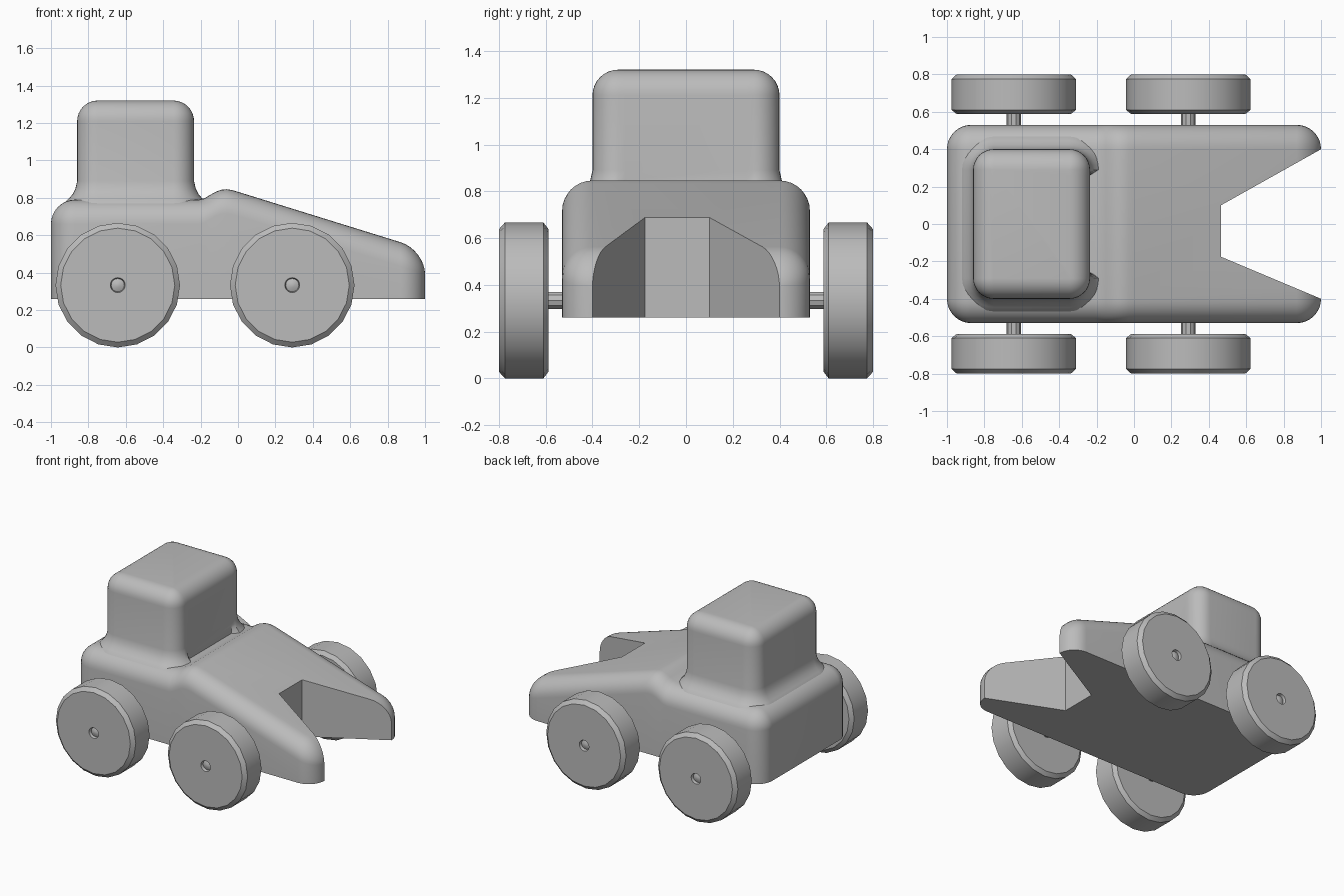
import bpy, bmesh
from math import sin, cos, pi, sqrt, radians

cube = bpy.data.objects.get("Cube")
if cube:
    bpy.data.objects.remove(cube, do_unlink=True)

grey = bpy.data.materials.new("plain_grey")
grey.use_nodes = True
grey.diffuse_color = (0.5, 0.5, 0.5, 1)
grey.node_tree.nodes["Principled BSDF"].inputs["Base Color"].default_value = (0.5, 0.5, 0.5, 1)


def loft(name, rings):
    """Skin a list of closed rings and cap both ends."""
    bm = bmesh.new()
    rows = [[bm.verts.new(p) for p in ring] for ring in rings]
    n = len(rows[0])
    for a, b in zip(rows, rows[1:]):
        for i in range(n):
            j = (i + 1) % n
            bm.faces.new((a[i], a[j], b[j], b[i]))
    bm.faces.new(rows[0])
    bm.faces.new(rows[-1])
    bmesh.ops.remove_doubles(bm, verts=bm.verts, dist=0.0005)
    bmesh.ops.recalc_face_normals(bm, faces=bm.faces)
    mesh = bpy.data.meshes.new(name)
    bm.to_mesh(mesh)
    bm.free()
    obj = bpy.data.objects.new(name, mesh)
    bpy.context.collection.objects.link(obj)
    mesh.materials.append(grey)
    return obj


def smooth(obj):
    bpy.ops.object.select_all(action="DESELECT")
    obj.select_set(True)
    bpy.context.view_layer.objects.active = obj
    bpy.ops.object.shade_smooth_by_angle(angle=radians(30))


# Body: cross-sections along x with rounded shoulders and ends
R, HALF, BASE = 0.13, 0.53, 0.26
STEPS = 8


def hood(x):
    return 0.832 - 0.31 * x


def section(x, top, d):
    w, r = HALF - d, max(R - d, 0)
    side = [(w - r + r * cos(pi / 2 * k / STEPS), top - r + r * sin(pi / 2 * k / STEPS))
            for k in range(STEPS + 1)]
    half = [(w, BASE)] + side
    return [(x, y, z) for y, z in half] + [(x, -y, z) for y, z in reversed(half)]


end = [(R * (1 - cos(a)), R * (1 - sin(a))) for a in (pi / 2 * k / STEPS for k in range(STEPS + 1))]
rings = [section(-1 + t, 0.79 - d, d) for t, d in end]
ridge = [(-0.21, 0.79), (-0.18, 0.797), (-0.15, 0.815), (-0.12, 0.832),
         (-0.09, 0.843), (-0.06, 0.846), (-0.03, 0.841)]
rings += [section(x, z, 0) for x, z in ridge]
rings += [section(1 - t, hood(1 - t) - d, d) for t, d in [(1, 0)] + end[::-1]]
body = loft("body", rings)

# Tapered notch cut through the nose
notch = [(0.465, 0.1), (0.465, -0.175), (1.2, -0.484), (1.2, 0.512)]
cutter = loft("notch_cutter", [[(x, y, z) for x, y in notch] for z in (0, 1.2)])
cutter.hide_render = True
cutter.hide_set(True)
mod = body.modifiers.new("notch", "BOOLEAN")
mod.operation = "DIFFERENCE"
mod.solver = "EXACT"
mod.object = cutter
smooth(body)
bpy.ops.object.modifier_apply(modifier="notch")
bpy.data.objects.remove(cutter, do_unlink=True)
smooth(body)

# Cab: rounded block with a flared foot, left straight at the middle of its front
X0, X1, W, CR = -0.86, -0.235, 0.4, 0.11


def cab_ring(z, o):
    pts = []
    corners = [(X1 - CR, W - CR, 0), (X0 + CR, W - CR, 1),
               (X0 + CR, CR - W, 2), (X1 - CR, CR - W, 3)]
    for cx, cy, q in corners:
        for k in range(STEPS + 1):
            a = pi / 2 * (q + k / STEPS)
            pts.append((cx + (CR + o) * cos(a), cy + (CR + o) * sin(a), z))
    front = X1 + min(o, 0)
    return pts + [(front, -0.26, z), (front, 0.26, z)]


foot = [(0.74, 0.085), (0.775, 0.065), (0.795, 0.045), (0.82, 0.024), (0.85, 0.009), (0.89, 0)]
crown = [(1.32 - CR + CR * sin(a), CR * cos(a) - CR)
         for a in (pi / 2 * k / STEPS for k in range(STEPS + 1))]
smooth(loft("cab", [cab_ring(z, o) for z, o in foot + crown]))


# Wheels and axles
def lathe(name, profile, x, side, sides):
    smooth(loft(name, [[(x + r * cos(2 * pi * k / sides), y * side, 0.333 + r * sin(2 * pi * k / sides))
                        for k in range(sides)] for r, y in profile]))


WHEEL = [(0.305, 0.588), (0.333, 0.61), (0.333, 0.775), (0.305, 0.8),
         (0.04, 0.8), (0.035, 0.78), (0.012, 0.79)]
for place, x in (("rear", -0.643), ("front", 0.29)):
    lathe(place + "_axle", [(0.038, -0.65), (0.038, 0.65)], x, 1, 10)
    for hand, side in (("left", 1), ("right", -1)):
        lathe(f"{place}_{hand}_wheel", WHEEL, x, side, 20)
